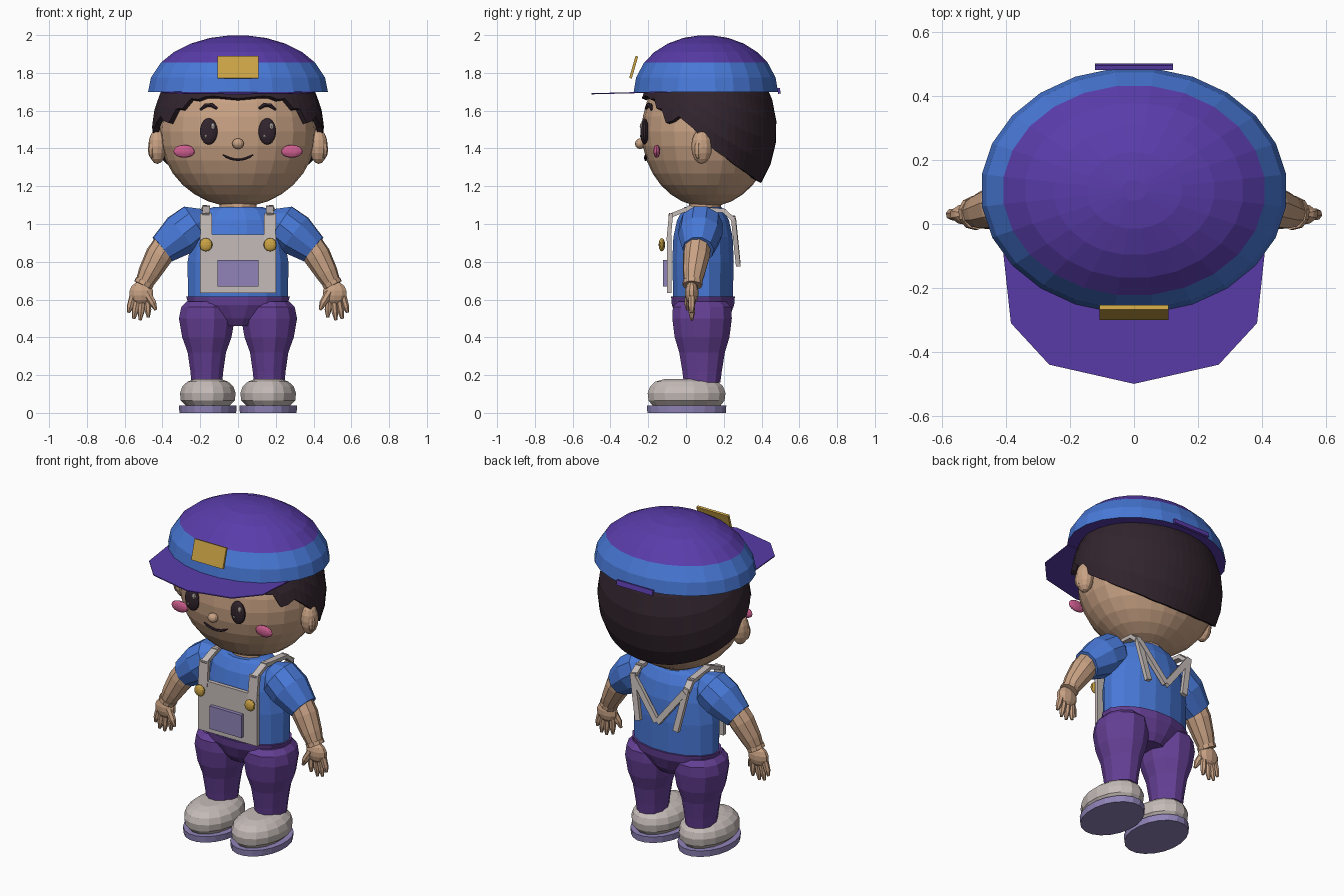
import bpy, bmesh, math
from mathutils import Vector, Matrix

if "Cube" in bpy.data.objects:
    bpy.data.objects.remove(bpy.data.objects["Cube"], do_unlink=True)


def make_mat(name, r, g, b):
    m = bpy.data.materials.new(name)
    m.use_nodes = True
    m.diffuse_color = (r, g, b, 1)
    m.node_tree.nodes["Principled BSDF"].inputs["Base Color"].default_value = (r, g, b, 1)
    return m


SKIN = make_mat("skin", .58, .36, .23)
HAIR = make_mat("dark hair", .032, .018, .027)
BLUE = make_mat("shirt blue", .065, .19, .68)
PURPLE = make_mat("cap purple", .10, .045, .40)
PANTS = make_mat("trouser purple", .13, .05, .30)
CREAM = make_mat("cream", .56, .50, .48)
LILAC = make_mat("lilac", .28, .23, .48)
GOLD = make_mat("gold", .60, .37, .06)
PINK = make_mat("cheek pink", .60, .11, .27)


def finish(name, bm, *mats):
    bmesh.ops.recalc_face_normals(bm, faces=bm.faces)
    mesh = bpy.data.meshes.new(name)
    bm.to_mesh(mesh)
    bm.free()
    for m in mats:
        mesh.materials.append(m)
    ob = bpy.data.objects.new(name, mesh)
    bpy.context.collection.objects.link(ob)
    return ob


def ball(name, mat, center, radii, seg=12, rings=8):
    bm = bmesh.new()
    bmesh.ops.create_uvsphere(bm, u_segments=seg, v_segments=rings, radius=1)
    bm.transform(Matrix.Translation(center) @ Matrix.Diagonal((*radii, 1)))
    return finish(name, bm, mat)


def box(name, mat, center, size, tilt=0):
    bm = bmesh.new()
    bmesh.ops.create_cube(bm, size=1)
    bm.transform(Matrix.Translation(center) @ Matrix.Rotation(tilt, 4, 'X')
                 @ Matrix.Diagonal((*size, 1)))
    return finish(name, bm, mat)


def skin_rings(bm, rings):
    n = len(rings[0])
    for a, b in zip(rings, rings[1:]):
        for i in range(n):
            j = (i + 1) % n
            bm.faces.new((a[i], a[j], b[j], b[i]))
    bm.faces.new(rings[0])
    bm.faces.new(rings[-1])


def loft(name, mat, x, y, profile, n=14):
    """Stack of oval rings: (height, half width, half depth)."""
    bm = bmesh.new()
    rings = []
    for z, rx, ry in profile:
        angles = [math.tau * (i + .5) / n for i in range(n)]
        rings.append([bm.verts.new((x + rx * math.sin(t), y - ry * math.cos(t), z)) for t in angles])
    skin_rings(bm, rings)
    return finish(name, bm, mat)


def tube(name, mat, points, radii, n=10):
    """Round tube along a path with a radius at each point."""
    pts = [Vector(p) for p in points]
    bm = bmesh.new()
    rings = []
    for k, p in enumerate(pts):
        d = pts[min(k + 1, len(pts) - 1)] - pts[max(k - 1, 0)]
        q = d.to_track_quat('Z', 'Y')
        ring = []
        for i in range(n):
            t = math.tau * i / n
            ring.append(bm.verts.new(p + q @ Vector((math.cos(t), math.sin(t), 0)) * radii[k]))
        rings.append(ring)
    skin_rings(bm, rings)
    return finish(name, bm, mat)


def bar(name, mat, a, b, width, thick):
    """Flat strap piece between two points."""
    a, b = Vector(a), Vector(b)
    z = (b - a).normalized()
    x = (Vector((1, 0, 0)) - z * z.x).normalized()
    rot = Matrix((x, z.cross(x), z)).transposed().to_4x4()
    bm = bmesh.new()
    bmesh.ops.create_cube(bm, size=1)
    bm.transform(Matrix.Translation((a + b) / 2) @ rot
                 @ Matrix.Diagonal((width, thick, (b - a).length + thick, 1)))
    return finish(name, bm, mat)


# Head
HC, HR = Vector((0, .11, 1.49)), Vector((.415, .345, .40))
ball("head", SKIN, HC, HR, 24, 16)
loft("neck", SKIN, 0, .1, [(1.03, .1, .09), (1.14, .095, .085)])


def face_y(x, z):
    return HC.y - HR.y * math.sqrt(1 - (x / HR.x) ** 2 - ((z - HC.z) / HR.z) ** 2)


ball("nose", SKIN, (0, -.243, 1.425), (.031, .027, .028))
smile = [(i * .02, 1.34 + .0016 * i * i) for i in range(-4, 5)]
tube("mouth", HAIR, [(x, face_y(x, z) - .004, z) for x, z in smile], [.003] + [.007] * 7 + [.003], 6)

# Hair shell: each column runs from the crown down to the hairline
HAIRLINE = [(0, 1.665), (22, 1.68), (30, 1.66), (37, 1.665), (43, 1.60), (48, 1.61),
            (56, 1.51), (64, 1.58), (78, 1.51), (90, 1.43)]


def hair_bottom(deg):
    for (a, za), (b, zb) in zip(HAIRLINE, HAIRLINE[1:]):
        if deg <= b:
            return math.asin((za + (zb - za) * (deg - a) / (b - a) - 1.5) / .45)
    phi = 0.3
    while 1.5 + .45 * math.sin(phi) > 1.6 - .71 * (.25 - .37 * math.cos(phi) * math.cos(math.radians(deg))):
        phi -= .01
    return phi


bm = bmesh.new()
COLS, ROWS = 60, 8
grid = []
for c in range(COLS):
    deg = 360 * c / COLS
    t, low = math.radians(deg), hair_bottom(min(deg, 360 - deg))
    column = []
    for r in range(ROWS + 1):
        phi = 1.4 + (low - 1.4) * r / ROWS
        column.append(bm.verts.new((.455 * math.cos(phi) * math.sin(t),
                                    .11 - .37 * math.cos(phi) * math.cos(t),
                                    1.5 + .45 * math.sin(phi))))
    grid.append(column)
for c in range(COLS):
    a, b = grid[c], grid[(c + 1) % COLS]
    for r in range(ROWS):
        bm.faces.new((a[r], a[r + 1], b[r + 1], b[r]))
bm.faces.new([col[0] for col in grid])
hair = finish("hair", bm, HAIR)
shell = hair.modifiers.new("thickness", 'SOLIDIFY')
shell.thickness = .03

# Cap: dome with a blue band, brim, badge and back strap
dome = []
for z in (1.7, 1.775, 1.855, 1.91, 1.955, 1.985, 1.999):
    s = math.sqrt(max(0, 1 - ((z - 1.7) / .3) ** 2))
    dome.append((z, .48 * s, .385 * s))
cap = loft("cap", BLUE, 0, .105, dome, 24)
cap.data.materials.append(PURPLE)
for f in cap.data.polygons:
    f.material_index = int(f.center.z > 1.855 or f.normal.z < -.9)
bm = bmesh.new()
half = [(.41, -.08), (.385, -.31), (.265, -.44)]
outline = half + [(0, -.5)] + [(-x, y) for x, y in reversed(half)]
brim = bm.faces.new([bm.verts.new((x, y, 1.703 + .025 * (y + .08))) for x, y in outline])
grown = bmesh.ops.extrude_face_region(bm, geom=[brim])["geom"]
bmesh.ops.translate(bm, verts=[v for v in grown if isinstance(v, bmesh.types.BMVert)], vec=(0, 0, -.006))
finish("cap_brim", bm, PURPLE)
box("cap_badge", GOLD, (0, -.277, 1.83), (.215, .014, .122), -.28)
box("cap_back_strap", PURPLE, (0, .492, 1.705), (.245, .014, .03), .2)

# Torso and hips
loft("shirt", BLUE, 0, .09, [(.58, .27, .16), (.8, .272, .166), (.93, .25, .16), (1.02, .225, .14),
                             (1.075, .18, .11), (1.09, .13, .1)], 16)
loft("hips", PANTS, 0, .09, [(.46, .11, .11), (.5, .16, .14), (.57, .265, .168), (.615, .28, .172)], 16)

# Bib
box("bib", CREAM, (0, -.088, .79), (.4, .024, .31))
box("bib_pocket", LILAC, (0, -.11, .74), (.215, .024, .14))

for s, side in ((-1, "right"), (1, "left")):
    def P(x, y, z):
        return (s * x, y, z)

    # Face features
    ex = s * .155
    ball(side + "_eye", HAIR, (ex, face_y(.155, 1.49) - .01, 1.49), (.048, .022, .07), 14, 10)
    ball(side + "_eye_glint", CREAM, (ex + .022, -.235, 1.518), (.012, .01, .017), 8, 6)
    ball(side + "_eye_small_glint", CREAM, (ex - .015, -.238, 1.465), (.007, .006, .009), 8, 6)
    brow = [(.112, 1.612), (.14, 1.63), (.17, 1.628), (.2, 1.605)]
    tube(side + "_eyebrow", HAIR, [P(x, face_y(x, z) - .008, z) for x, z in brow],
         [.007, .012, .012, .006], 6)
    ball(side + "_cheek", PINK, P(.285, -.155, 1.385), (.057, .018, .034))
    ball(side + "_ear", SKIN, P(.427, .083, 1.41), (.048, .055, .092))
    ball(side + "_ear_lobe", SKIN, P(.455, .065, 1.395), (.022, .026, .05), 8, 6)

    # Sleeve, arm and hand
    tube(side + "_sleeve", BLUE, [P(.17, .08, 1.03), P(.225, .08, 1.0), P(.30, .075, .945), P(.4, .065, .865)],
         [.06, .115, .118, .084])
    tube(side + "_arm", SKIN, [P(.36, .065, .92), P(.42, .055, .83), P(.47, .042, .74), P(.5, .035, .68)],
         [.07, .073, .06, .046])
    tube(side + "_wrist", SKIN, [P(.493, .035, .695), P(.503, .034, .675)], [.053, .053])
    ball(side + "_palm", SKIN, P(.512, .03, .635), (.066, .036, .062), 10, 7)
    tips = {"index": (.475, .505), "middle": (.518, .49), "ring": (.552, .497), "little": (.58, .53)}
    for i, (finger, (x, z)) in enumerate(tips.items()):
        base = P(.48 + .025 * i, .03, .62)
        tip = P(x, .03, z)
        mid = tuple((a + 2 * b) / 3 for a, b in zip(base, tip))
        tube(f"{side}_{finger}_finger", SKIN, [base, mid, tip], [.02, .018, .008], 7)
    tube(side + "_thumb", SKIN, [P(.485, .02, .64), P(.45, .01, .58), P(.435, .008, .545)], [.024, .02, .008], 7)

    # Straps over the shoulder and folded down the back
    path = [P(.168, -.092, .92), P(.17, -.08, 1.045), P(.168, .02, 1.085), P(.175, .2, 1.07), P(.18, .245, 1.03)]
    for i, (a, b) in enumerate(zip(path, path[1:])):
        bar(f"{side}_strap_{i}", CREAM, a, b, .062 if i == 0 else .04, .022)
    bar(side + "_back_strap_outer", CREAM, P(.18, .25, 1.03), P(.13, .275, .79), .035, .024)
    bar(side + "_back_strap_inner", CREAM, P(.165, .255, 1.01), P(.01, .275, .81), .035, .024)
    ball(side + "_button", GOLD, P(.17, -.128, .89), (.035, .017, .035))

    # Trouser leg, shoe and sole
    loft(side + "_leg", PANTS, s * .165, .085,
         [(.16, .084, .10), (.22, .09, .108), (.32, .105, .125), (.4, .135, .15), (.5, .153, .163),
          (.56, .14, .16), (.59, .11, .13)], 12)
    loft(side + "_shoe", CREAM, s * .16, .003,
         [(.035, .115, .18), (.065, .146, .205), (.105, .15, .21), (.14, .138, .197),
          (.165, .11, .17), (.18, .07, .115)], 16)
    loft(side + "_sole", LILAC, s * .16, .003, [(0, .152, .21), (.038, .155, .213)], 20)
